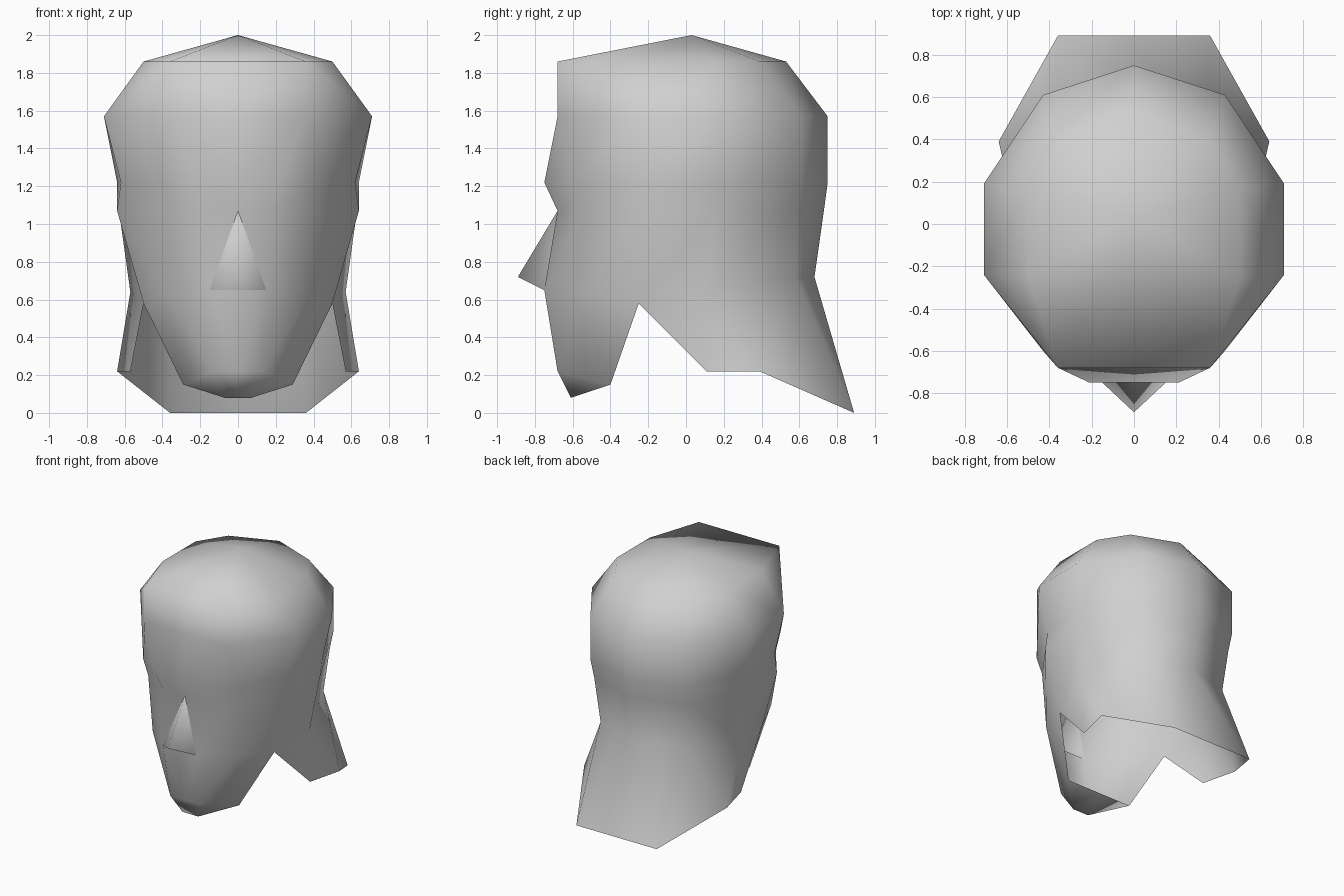
import bpy
import bmesh

cube = bpy.data.objects.get("Cube")
if cube:
    bpy.data.objects.remove(cube)

# One grey for the whole bust
grey = bpy.data.materials.new("light_grey")
grey.use_nodes = True
colour = (0.63, 0.63, 0.63, 1)
grey.diffuse_color = colour
grey.node_tree.nodes["Principled BSDF"].inputs["Base Color"].default_value = colour


def ring(bm, z, *plan):
    """Half a horizontal outline, from the front middle round to the back."""
    return [bm.verts.new((x, y, z)) for x, y in plan]


def bridge(bm, upper, lower):
    """Join two outlines with outward faces; a repeated vertex gives a triangle."""
    for i in range(len(upper) - 1):
        corners = (lower[i], lower[i + 1], upper[i + 1], upper[i])
        bm.faces.new(list(dict.fromkeys(corners)))


def finish(bm, name):
    """Turn the bmesh into a smooth grey object."""
    mesh = bpy.data.meshes.new(name)
    bm.to_mesh(mesh)
    bm.free()
    mesh.materials.append(grey)
    for face in mesh.polygons:
        face.use_smooth = True
    obj = bpy.data.objects.new(name, mesh)
    bpy.context.collection.objects.link(obj)
    return obj


bm = bmesh.new()

# Outlines of the skull, from the top rim down to the eyes
rim = ring(bm, 1.86, (0, -.68), (.36, -.68), (.5, -.25),
           (.5, .17), (.36, .39), (0, .53))
temple = ring(bm, 1.57, (0, -.68), (.36, -.68), (.71, -.24),
              (.71, .19), (.43, .61), (0, .75))
brow = ring(bm, 1.22, (0, -.75), (.21, -.75), (.43, -.6), (.62, -.25),
            (.64, .17), (.43, .61), (0, .75))
eyes = ring(bm, 1.07, (0, -.68), (.2, -.68), (.42, -.55), (.64, -.25),
            (.63, .15), (.41, .59), (0, .73))

# Cheeks, jaw corner and nape
cheek = [bm.verts.new(p) for p in (
    (0, -.75, .65), (.15, -.75, .65), (.38, -.55, .63), (.5, -.25, .58),
    (.57, .1, .64), (.36, .58, .72), (0, .68, .72))]

bridge(bm, rim[:2] + rim[1:3] + rim[3:], temple[:3] + temple[2:])
bridge(bm, temple[:2] + temple[1:], brow)
bridge(bm, brow, eyes)
bridge(bm, eyes[1:], cheek[1:])
bm.faces.new((cheek[1], eyes[1], eyes[0]))

# Crown: a fan up to the highest point
crown = bm.verts.new((0, .03, 2))
for a, b in zip(rim, rim[1:]):
    bm.faces.new((a, b, crown))

# Chin and jaw, closed underneath as far as the jaw corners
chin = ring(bm, .22, (0, -.68), (.13, -.68))
chin_base = ring(bm, .08, (0, -.61), (.07, -.61))
jaw = ring(bm, .15, (0, -.4), (.29, -.4))
bridge(bm, cheek[:2], chin)
bridge(bm, chin, chin_base)
bridge(bm, chin_base, jaw)
bm.faces.new((chin[1], jaw[1], cheek[2], cheek[1]))
bm.faces.new((chin_base[1], jaw[1], chin[1]))
bm.faces.new((jaw[1], cheek[3], cheek[2]))

# Neck: flares out towards the back, open underneath
neck = ring(bm, .22, (.57, .11), (.64, .39)) + ring(bm, 0, (.36, .89), (0, .89))
bm.faces.new((neck[0], cheek[4], cheek[3]))
bridge(bm, [cheek[4], cheek[4], cheek[5], cheek[6]], neck)

head = finish(bm, "head")
mirror = head.modifiers.new("other_half", "MIRROR")
mirror.use_clip = True

# Nose: a wedge from between the eyes out to the tip
bm = bmesh.new()
top, tip, left, right = [bm.verts.new(p) for p in (
    (0, -.68, 1.07), (0, -.89, .72), (.15, -.75, .65), (-.15, -.75, .65))]
bm.faces.new((tip, left, top))
bm.faces.new((right, tip, top))
bm.faces.new((left, tip, right))
finish(bm, "nose")
